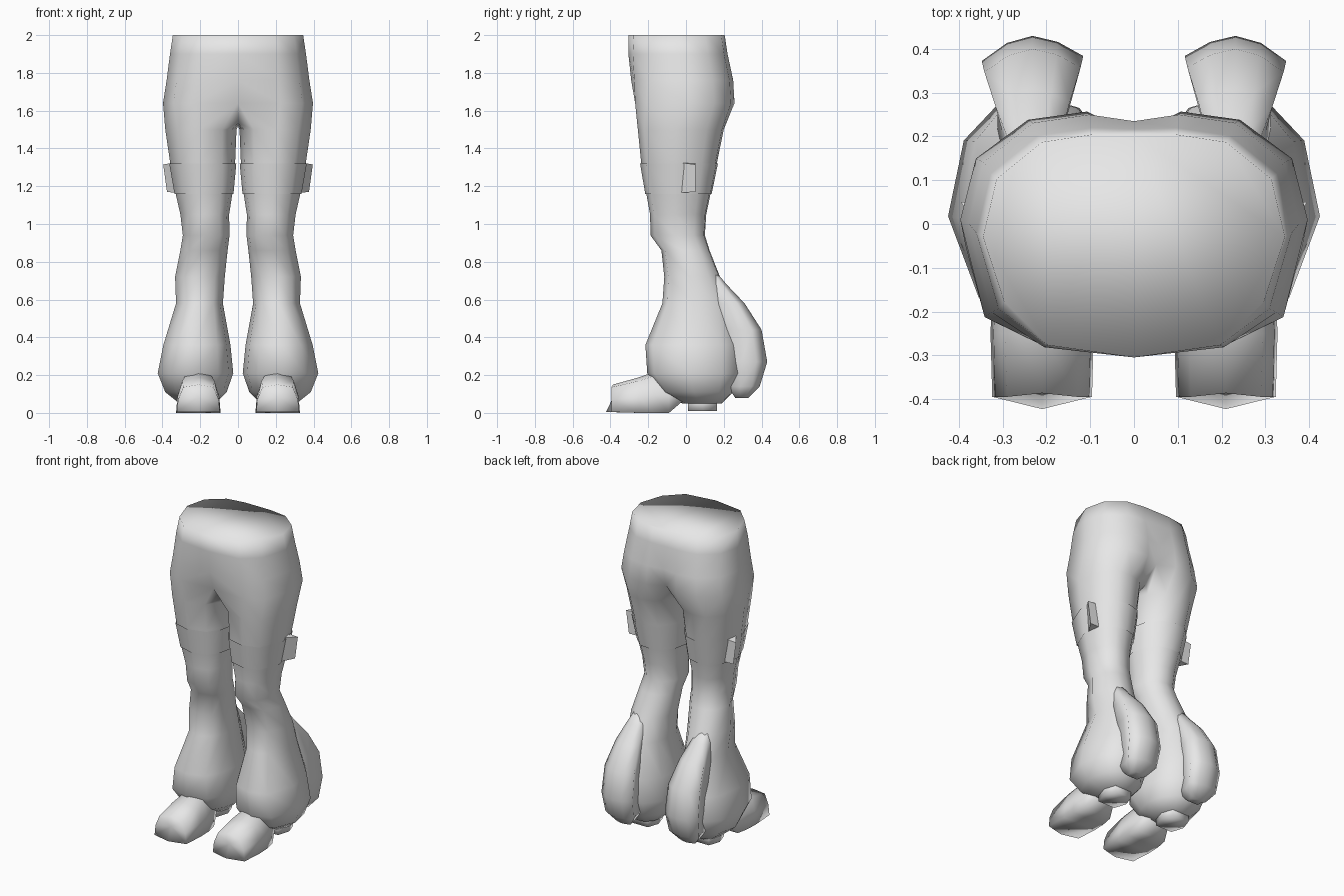
import bpy, bmesh, math

if "Cube" in bpy.data.objects:
    bpy.data.objects.remove(bpy.data.objects["Cube"])

mat = bpy.data.materials.new("light_grey")
mat.diffuse_color = (0.8, 0.8, 0.8, 1)
mat.use_nodes = True
mat.node_tree.nodes["Principled BSDF"].inputs["Base Color"].default_value = mat.diffuse_color


def finish(name, bm, angle=180):
    """Turn a right-hand half into a smooth object mirrored across x."""
    bmesh.ops.recalc_face_normals(bm, faces=bm.faces)
    me = bpy.data.meshes.new(name)
    bm.to_mesh(me)
    bm.free()
    me.materials.append(mat)
    me.shade_smooth()
    if angle < 180:
        me.set_sharp_from_angle(angle=math.radians(angle))
    ob = bpy.data.objects.new(name, me)
    bpy.context.collection.objects.link(ob)
    mod = ob.modifiers.new("mirror", 'MIRROR')
    mod.use_clip = True
    mod.merge_threshold = 0.002
    return ob


def bridge(bm, a, b, closed=True):
    n = len(a)
    for i in range(n if closed else n - 1):
        j = (i + 1) % n
        bm.faces.new((a[i], a[j], b[j], b[i]))


def loft(bm, rings, caps=(True, True)):
    vs = [[bm.verts.new(p) for p in r] for r in rings]
    for a, b in zip(vs, vs[1:]):
        bridge(bm, a, b)
    if caps[0]:
        bm.faces.new(vs[0])
    if caps[1]:
        bm.faces.new(vs[-1])
    return vs


# Eleven-sided leg section, fitted to a box at each height
UNIT = [(-.6, -.85), (.05, -1), (.65, -.85), (1, -.1), (.82, .6),
        (.4, .96), (-.05, 1), (-.5, .9), (-.88, .5), (-1, 0), (-.88, -.5)]


def leg_ring(z, x0, x1, y0, y1, grow=0):
    cx, cy = (x0 + x1) / 2, (y0 + y1) / 2
    rx, ry = (x1 - x0) / 2 + grow, (y1 - y0) / 2 + grow
    return [(cx + u * rx, cy + v * ry, z) for u, v in UNIT]


# Half waist section: front centre, six outer points, back centre
def hip_ring(z, w, y0, y1, front, back, low=0):
    cy, ry = (y0 + y1) / 2, (y1 - y0) / 2
    outer = [(.57, -.89 - .07 * low), (.86, -.5 - .25 * low), (1, .08),
             (.91, .6), (.61, .93), (.27, 1)]
    return ([(0, front, z)] + [(u * w, cy + v * ry, z) for u, v in outer]
            + [(0, back, z)])


# Trousers: waist, hips, crotch and flared legs in one surface
bm = bmesh.new()
hips = [hip_ring(2.0, .345, -.305, .205, -.305, .205),
        hip_ring(1.9, .36, -.305, .22, -.305, .217, .3),
        hip_ring(1.76, .378, -.29, .25, -.29, .235, .7),
        hip_ring(1.64, .397, -.28, .257, -.255, .205, 1)]
hv = [[bm.verts.new(p) for p in r] for r in hips]
for a, b in zip(hv, hv[1:]):
    bridge(bm, a, b, False)
# flat waist cap, shaded smoothly into the sides
bm.faces.new(hv[0])
# crotch line closes each leg opening
crotch = [bm.verts.new(p) for p in ((0, .11, 1.545), (0, 0, 1.515), (0, -.15, 1.535))]
legs = [(1.50, .008, .385, -.255, .20), (1.33, .015, .36, -.238, .165),
        (1.16, .03, .33, -.21, .13), (1.05, .047, .305, -.19, .107),
        (.94, .045, .292, -.188, .10), (.86, .055, .305, -.13, .125),
        (.72, .07, .333, -.115, .18), (.58, .08, .328, -.125, .24),
        (.36, .04, .395, -.215, .29), (.21, .025, .425, -.205, .29),
        (.11, .06, .385, -.13, .25), (.05, .12, .31, -.02, .19)]
lv = [[bm.verts.new(p) for p in leg_ring(*r)] for r in legs]
bridge(bm, hv[-1] + crotch, lv[0])
for a, b in zip(lv, lv[1:]):
    bridge(bm, a, b)
bm.faces.new(lv[-1])
finish("trousers", bm)

# Thigh bands lying just over the legs
bm = bmesh.new()
loft(bm, [leg_ring(1.32, .015, .358, -.237, .163, .006),
          leg_ring(1.16, .03, .33, -.21, .13, .006)], (False, False))
finish("thigh_band", bm)

# Small wedge tags beside the bands
bm = bmesh.new()
loft(bm, [[(.34, -.03, 1.325), (.396, .05, 1.315), (.33, .05, 1.32)],
          [(.325, -.03, 1.165), (.376, .05, 1.17), (.31, .05, 1.17)]])
finish("side_tag", bm, 30)

# Rounded lobes behind the ankles: height, front y, back y, neck and rear half width
bm = bmesh.new()
rings = []
for z, y0, y1, n, w in ((.74, .11, .165, .03, .03), (.68, .12, .215, .055, .055),
                        (.58, .15, .31, .07, .085), (.44, .19, .40, .08, .11),
                        (.27, .20, .43, .08, .116), (.14, .22, .39, .075, .105),
                        (.08, .26, .33, .04, .055)):
    d = y1 - y0
    prof = [(-n, 0), (-n, .4), (-w, .8), (-w * .5, .94), (0, 1),
            (w * .5, .93), (w, .75), (n, .4), (n, 0)]
    rings.append([(.232 + u, y0 + v * d, z) for u, v in prof])
loft(bm, rings)
finish("ankle_lobe", bm)

# Front hooves: y, bottom, top, lower half width, upper half width, centre push
bm = bmesh.new()
rings = []
for y, z0, z1, wb, wt, push in ((-.395, .005, .15, .114, .08, -.028),
                                (-.25, 0, .188, .118, .085, 0),
                                (-.17, 0, .217, .115, .07, 0),
                                (-.09, 0, .21, .10, .06, 0),
                                (-.02, .06, .18, .07, .05, 0)):
    h = z1 - z0
    rings.append([(.21 - wb, y, z0), (.21 - wb * .94, y, z0 + h * .45),
                  (.21 - wt, y, z0 + h * .9), (.21, y - push * .3, z1),
                  (.21 + wt, y, z0 + h * .9), (.21 + wb * .94, y, z0 + h * .45),
                  (.21 + wb, y, z0), (.21, y + push, z0)])
vs = loft(bm, rings, (False, True))
# creased toe
toe = bm.verts.new((.21, -.385, .085))
for i in range(8):
    bm.faces.new((vs[0][i], vs[0][(i + 1) % 8], toe))
finish("front_hoof", bm)

# Small heel pads under the legs
bm = bmesh.new()
pad = [(-.06, .01), (.06, .01), (.085, .09), (.06, .165), (-.06, .165), (-.085, .09)]
loft(bm, [[(.22 + x, y, z) for x, y in pad] for z in (.01, .09)])
finish("heel_pad", bm)
